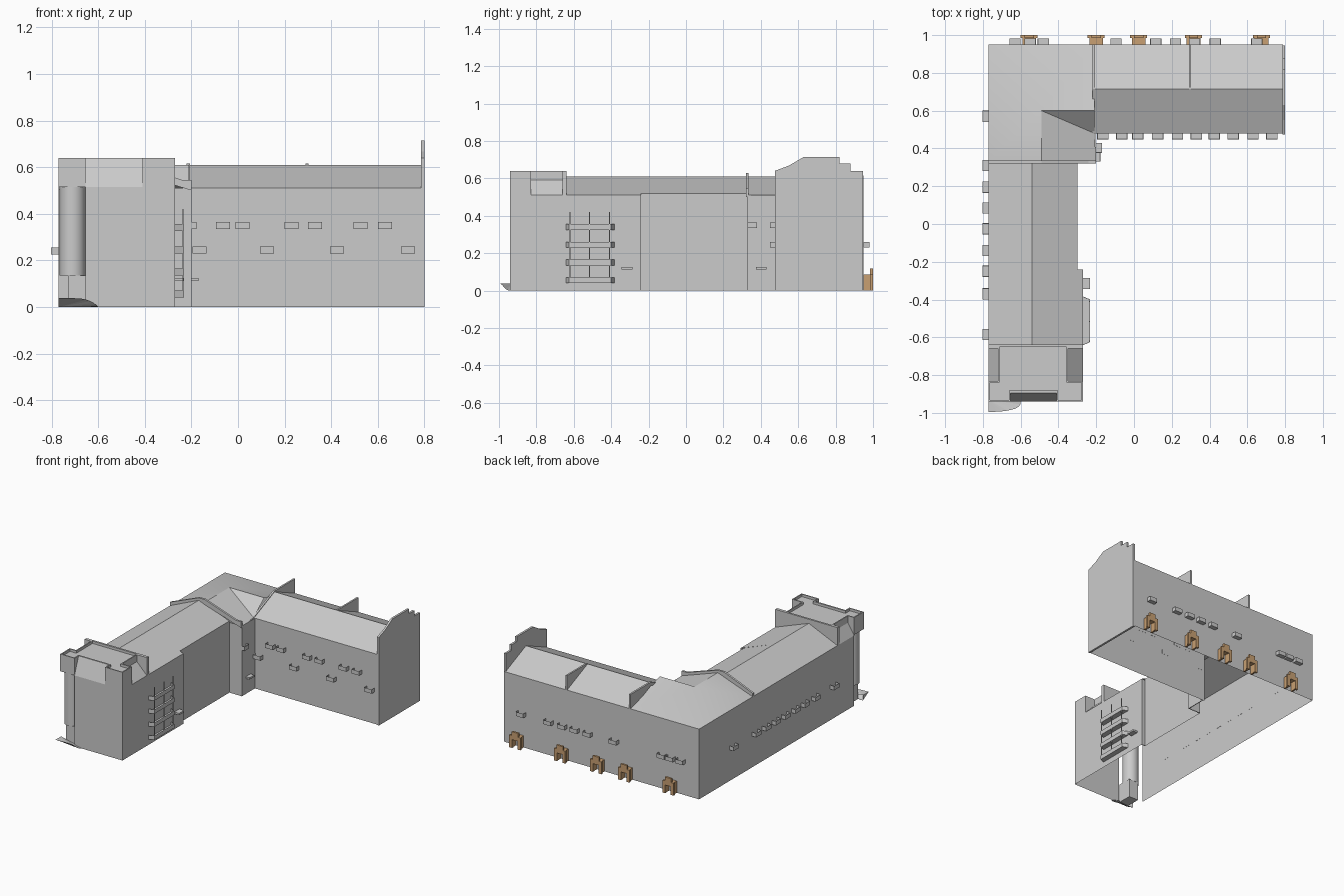
import bpy, bmesh, math

cube = bpy.data.objects.get("Cube")
if cube:
    bpy.data.objects.remove(cube)


def material(name, rgb):
    m = bpy.data.materials.new(name)
    m.use_nodes = True
    m.diffuse_color = (*rgb, 1)
    m.node_tree.nodes["Principled BSDF"].inputs["Base Color"].default_value = (*rgb, 1)
    return m


STONE = material("stone_grey", (0.6, 0.6, 0.6))
WOOD = material("wood_brown", (0.58, 0.35, 0.17))


def finish(name, bm, mat):
    me = bpy.data.meshes.new(name)
    bm.to_mesh(me)
    bm.free()
    me.materials.append(mat)
    ob = bpy.data.objects.new(name, me)
    bpy.context.scene.collection.objects.link(ob)
    return ob


def solid(name, pts, axis, a, b, mat=STONE, tray=0):
    """Extrude a flat profile along an axis; tray hollows the top face."""
    place = {"x": lambda p, t: (t, p[0], p[1]),
             "y": lambda p, t: (p[0], t, p[1]),
             "z": lambda p, t: (p[0], p[1], t)}[axis]
    bm = bmesh.new()
    low = [bm.verts.new(place(p, a)) for p in pts]
    high = [bm.verts.new(place(p, b)) for p in pts]
    bm.faces.new(low)
    top = bm.faces.new(high)
    for i in range(len(pts)):
        j = (i + 1) % len(pts)
        bm.faces.new((low[i], low[j], high[j], high[i]))
    bmesh.ops.recalc_face_normals(bm, faces=bm.faces)
    if tray:
        bmesh.ops.inset_region(bm, faces=[top], thickness=0.0015)
        bmesh.ops.translate(bm, verts=top.verts, vec=(0, 0, -tray))
    return finish(name, bm, mat)


def box(name, x0, x1, y0, y1, z0, z1, mat=STONE, tray=0):
    return solid(name, [(x0, y0), (x1, y0), (x1, y1), (x0, y1)], "z", z0, z1, mat, tray)


def open_up(ob, rule):
    """Delete the faces whose centre and normal meet the rule."""
    bm = bmesh.new()
    bm.from_mesh(ob.data)
    gone = [f for f in bm.faces if rule(f.calc_center_median(), f.normal)]
    bmesh.ops.delete(bm, geom=gone, context="FACES")
    bm.to_mesh(ob.data)
    bm.free()


def cut(target, cutter):
    """Subtract a cutter from the target and discard it."""
    mod = target.modifiers.new("cut", "BOOLEAN")
    mod.operation, mod.solver, mod.object = "DIFFERENCE", "EXACT", cutter
    bpy.context.view_layer.objects.active = target
    bpy.ops.object.modifier_apply(modifier=mod.name)
    bpy.data.objects.remove(cutter)


EAVE, RIDGE = 0.51, 0.61

# Side wing: a hollow shell with a pitched roof, wider near the tower
for name, wall, eave, y0, y1 in (("side_wing", -0.3, 0.52, -0.24, 0.33),
                                 ("side_wing_bay", -0.27, EAVE, -0.645, -0.24)):
    wing = solid(name, [(-0.77, 0), (wall, 0), (wall, eave), (-0.54, RIDGE), (-0.77, EAVE)],
                 "y", y0, y1)
    open_up(wing, lambda c, n: c.z < 0.01 or abs(n.y) > 0.9)
box("bay_return", -0.3, -0.27, -0.245, -0.24, 0, EAVE)

# Back wing: a hollow shell with a pitched roof
wing = solid("back_wing", [(0.48, 0), (0.95, 0), (0.95, EAVE), (0.715, RIDGE), (0.48, EAVE)],
             "x", -0.215, 0.79)
open_up(wing, lambda c, n: c.z < 0.01 or abs(n.x) > 0.9)

# Corner block: outer walls, the two short court walls and the hipped roof
block = box("corner_block", -0.77, -0.2, 0.33, 0.95, 0, EAVE)
open_up(block, lambda c, n: abs(n.z) > 0.9 or n.x > 0.9 or n.y < -0.9)
box("corner_front", -0.3, -0.2, 0.33, 0.335, 0, EAVE)
box("corner_side", -0.205, -0.2, 0.33, 0.48, 0, EAVE)
bm = bmesh.new()
A, B, C, D, E, F, G, H = [bm.verts.new(p) for p in (
    (-0.77, 0.95, EAVE), (-0.21, 0.95, EAVE), (-0.21, 0.6, RIDGE), (-0.49, 0.6, RIDGE),
    (-0.21, 0.48, EAVE), (-0.2, 0.33, EAVE), (-0.49, 0.33, RIDGE), (-0.77, 0.33, EAVE))]
for f in ((D, C, B, A), (D, A, H, G)):
    bm.faces.new(f).smooth = True
for f in ((E, C, D), (G, F, E, D)):
    bm.faces.new(f)
finish("corner_roof", bm, STONE)

# Parapets across the roofs
solid("corner_parapet", [(-0.77, 0.5), (-0.52, 0.6), (-0.2, 0.5), (-0.2, 0.545), (-0.24, 0.545),
                         (-0.49, 0.628), (-0.54, 0.628), (-0.77, 0.535)], "y", 0.32, 0.335)
solid("long_fin", [(0.48, 0.49), (0.48, 0.515), (0.715, 0.615), (0.95, 0.615), (0.95, 0.49),
                   (0.715, 0.59)], "x", -0.22, -0.207)
solid("short_fin", [(0.715, 0.59), (0.715, 0.615), (0.95, 0.615), (0.95, 0.49)],
      "x", 0.29, 0.302)
solid("end_gable", [(0.475, 0), (0.475, 0.64), (0.55, 0.668), (0.63, 0.715), (0.82, 0.715),
                    (0.82, 0.68), (0.88, 0.68), (0.88, 0.64), (0.945, 0.64), (0.945, 0)],
      "x", 0.785, 0.8)

# Tower: open corner, sloped recesses and a sunken roof
tower = box("tower", -0.77, -0.27, -0.94, -0.64, 0, 0.64)
cut(tower, box("notch", -0.8, -0.655, -1, -0.83, -0.1, 0.515))
cut(tower, solid("front_recess", [(-0.94, 0.515), (-0.89, 0.65), (-1, 0.65), (-1, 0.515)],
                 "x", -0.655, -0.41))
cut(tower, solid("left_recess", [(-0.27, 0.51), (-0.35, 0.59), (-0.35, 0.65), (-0.2, 0.65),
                                 (-0.2, 0.51)], "y", -0.83, -0.66))
cut(tower, solid("right_recess", [(-0.77, 0.51), (-0.72, 0.59), (-0.72, 0.65), (-0.85, 0.65),
                                  (-0.85, 0.51)], "y", -0.83, -0.66))
sunken = [(-0.762, -0.932), (-0.663, -0.932), (-0.663, -0.882), (-0.402, -0.882),
          (-0.402, -0.932), (-0.278, -0.932), (-0.278, -0.838), (-0.358, -0.838),
          (-0.358, -0.652), (-0.712, -0.652), (-0.712, -0.838), (-0.762, -0.838)]
cut(tower, solid("roof_pit", sunken, "z", 0.622, 0.7))
open_up(tower, lambda c, n: c.z < 0.01 or (n.y > 0.9 and c.y > -0.641)
        or (c.z < 0.4 and n.x < -0.9 and c.x > -0.66)
        or (c.z < 0.4 and n.y < -0.9 and c.y > -0.84))
solid("tower_gable", [(-0.77, 0.5), (-0.54, 0.6), (-0.27, 0.5), (-0.27, 0.51), (-0.27, 0.64),
                      (-0.77, 0.64)], "y", -0.645, -0.638)

# Round corner column
circle = [(-0.71 + 0.055 * math.cos(math.tau * i / 32), -0.883 + 0.055 * math.sin(math.tau * i / 32))
          for i in range(32)]
column = solid("corner_column", circle, "z", 0.135, 0.516)
for f in column.data.polygons:
    f.use_smooth = len(f.vertices) == 4
box("column_foot", -0.73, -0.655, -0.93, -0.83, 0, 0.136)

# Flared entrance fan, flat on top and tapering under to the wall
STEPS = 10
bm = bmesh.new()
top, foot = bm.verts.new((-0.77, -0.93, 0.038)), bm.verts.new((-0.77, -0.93, 0))
rim = []
for i in range(STEPS + 1):
    s, c = math.sin(math.pi / 2 * i / STEPS), max(0, math.cos(math.pi / 2 * i / STEPS))
    rim.append(bm.verts.new((-0.77 + 0.17 * s, -0.935 - 0.06 * c ** 0.6, 0.038 * (1 - s ** 5))))
for p, q in zip(rim, rim[1:]):
    bm.faces.new((top, p, q))
    bm.faces.new((foot, q, p))
bm.faces.new((top, foot, rim[0]))
finish("entrance_fan", bm, STONE)

# Window balconies
W, T, DEEP = 0.03, 0.03, 0.032
for z, xs in ((0.335, (-0.065, 0.02, 0.23, 0.33, 0.525, 0.63)),
              (0.23, (-0.165, 0.125, 0.425, 0.73))):
    for x in xs:
        box("court_balcony", x - W, x + W, 0.48 - DEEP, 0.481, z, z + T, tray=0.02)
for x in (-0.63, -0.55, -0.48, -0.095, 0.115, 0.22, 0.32, 0.43, 0.65):
    box("back_balcony", x - W, x + W, 0.949, 0.95 + DEEP, 0.23, 0.23 + T, tray=0.02)
for y in (0.57, 0.31, 0.195, 0.085, -0.025, -0.14, -0.25, -0.37, -0.585):
    box("side_balcony", -0.77 - DEEP, -0.769, y - W, y + W, 0.225, 0.225 + T, tray=0.02)
box("corner_balcony", -0.201, -0.178, 0.33, 0.38, 0.335, 0.365, tray=0.02)
box("corner_ledge", -0.201, -0.17, 0.375, 0.43, 0.112, 0.125)
box("bay_ledge", -0.271, -0.232, -0.345, -0.287, 0.112, 0.125)

# Stacked long balconies with posts
deck = [(-0.271, -0.642), (-0.232, -0.625), (-0.232, -0.4), (-0.271, -0.383)]
for z in (0.04, 0.135, 0.23, 0.325):
    solid("long_balcony", deck, "z", z, z + 0.03, tray=0.022)
for y in (-0.62, -0.515, -0.41):
    box("balcony_post", -0.238, -0.233, y - 0.0025, y + 0.0025, 0.04, 0.42)

# Wooden porches along the back
for x in (-0.555, -0.2, 0.025, 0.315, 0.675):
    right = [(0.022, 0.06), (0.022, 0), (0.045, 0), (0.045, 0.09), (0.025, 0.09), (0.025, 0.118)]
    face = [(x + u, z) for u, z in right] + [(x - u, z) for u, z in reversed(right)]
    solid("porch_front", face, "y", 0.985, 1.0, WOOD)
    for s in (-1, 1):
        lo, hi = sorted((x + s * 0.025, x + s * 0.036))
        box("porch_side", lo, hi, 0.949, 0.986, 0, 0.085, WOOD)
    box("porch_roof", x - 0.036, x + 0.036, 0.949, 0.986, 0.065, 0.086, WOOD)
